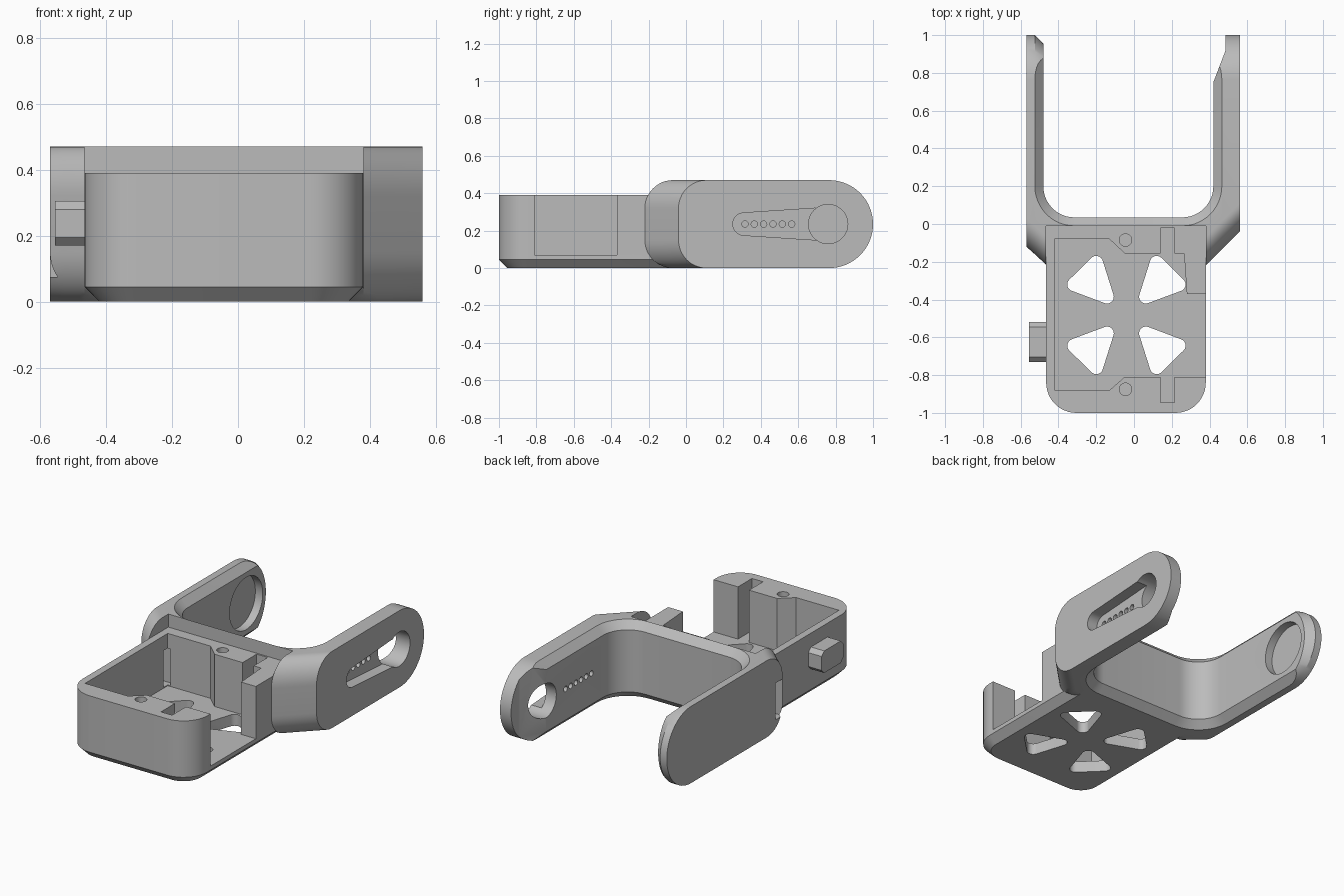
import bpy, bmesh
from math import pi, cos, sin, radians
from mathutils import Vector, geometry

if "Cube" in bpy.data.objects:
    bpy.data.objects.remove(bpy.data.objects["Cube"])

grey = bpy.data.materials.new("plain grey")
grey.use_nodes = True
grey.diffuse_color = (0.5, 0.5, 0.5, 1)
grey.node_tree.nodes["Principled BSDF"].inputs["Base Color"].default_value = (0.5, 0.5, 0.5, 1)


def loft(name, rings):
    """Closed solid through rings with equal point counts."""
    bm = bmesh.new()
    rows = [[bm.verts.new(p) for p in ring] for ring in rings]
    n = len(rows[0])
    for a, b in zip(rows, rows[1:]):
        for i in range(n):
            j = (i + 1) % n
            bm.faces.new((a[i], a[j], b[j], b[i]))
    bm.faces.new(rows[0][::-1])
    bm.faces.new(rows[-1])
    bmesh.ops.recalc_face_normals(bm, faces=bm.faces)
    mesh = bpy.data.meshes.new(name)
    bm.to_mesh(mesh)
    bm.free()
    obj = bpy.data.objects.new(name, mesh)
    bpy.context.collection.objects.link(obj)
    return obj


def prism(name, pts, lo, hi, axis="z"):
    if axis == "z":
        return loft(name, [[(u, v, h) for u, v in pts] for h in (lo, hi)])
    return loft(name, [[(h, u, v) for u, v in pts] for h in (lo, hi)])


def arc(cx, cy, r, a0, a1, n=12, ry=None):
    ry = r if ry is None else ry
    return [(cx + r * cos(radians(a0 + (a1 - a0) * i / n)),
             cy + ry * sin(radians(a0 + (a1 - a0) * i / n))) for i in range(n + 1)]


def circle(cx, cy, r, n=32):
    return arc(cx, cy, r, 0, 360 - 360 / n, n - 1)


def hull(circles):
    """Outline wrapped round several circles."""
    pts = [Vector(p) for c in circles for p in circle(*c)]
    return [tuple(pts[i]) for i in geometry.convex_hull_2d(pts)]


def combine(target, tool, operation="DIFFERENCE"):
    mod = target.modifiers.new("cut", "BOOLEAN")
    mod.operation, mod.solver, mod.object = operation, "EXACT", tool
    bpy.ops.object.select_all(action="DESELECT")
    bpy.context.view_layer.objects.active = target
    target.select_set(True)
    bpy.ops.object.modifier_apply(modifier=mod.name)
    bpy.data.objects.remove(tool)


H, MID, CH = 0.47, 0.235, 0.045
LEFT, RIGHT, BOX_TOP, FLOOR = -0.465, 0.38, 0.39, 0.07


# Fork: side profile lofted across the width, rounded at tips and shoulders
def side_ring(x, front, inset):
    r = 0.15
    tip = arc(0.765, MID, MID - inset, -90, 90, 32, ry=MID)
    top = arc(front + r, H - r, r, 90, 180)
    low = arc(front + r, r, r, 180, 270)
    return [(x, y, z) for y, z in tip + top + low]


stations = [(-0.57, -0.12, 0), (-0.525, -0.16, 0), (-0.48, -0.202, CH), (LEFT, -0.215, CH),
            (RIGHT, -0.22, CH), (0.42, -0.18, CH), (0.465, -0.135, 0), (0.56, -0.04, 0)]
body = loft("bracket_body", [side_ring(*s) for s in stations])


# Space between the arms, flared to chamfer its edges
def inner(d, z):
    r = 0.165 + d
    pts = [(0.42 + d, 1.1), (-0.48 - d, 1.1)]
    pts += arc(-0.315, 0.2, r, 180, 270) + arc(0.255, 0.2, r, 270, 360)
    return [(x, y, z) for x, y in pts]


e = 0.01
combine(body, loft("cut_gap", [inner(CH + e, -e), inner(0, CH),
                               inner(0, H - CH), inner(CH + e, H + e)]))
# Thinned tip of the left arm
combine(body, prism("cut_ramp", [(0.3, 0.75), (0.42, 0.75), (0.485, 0.92),
                                 (0.485, 1.1), (0.3, 1.1)], -0.1, 0.6))
# Clear the region above the tray
combine(body, prism("cut_above", [(LEFT, -0.5), (RIGHT, -0.5), (RIGHT, -0.01), (LEFT, -0.01)],
                    BOX_TOP, 0.6))


# Tray with rounded front corners and chamfered base
def tray_ring(d, z):
    r = 0.16
    pts = [(RIGHT - d, -0.012), (LEFT + d, -0.012)]
    pts += arc(LEFT + r, -1 + r, r - d, 180, 270) + arc(RIGHT - r, -1 + r, r - d, 270, 360)
    return [(x, y, z) for x, y in pts]


combine(body, loft("tray", [tray_ring(CH, 0), tray_ring(0, CH), tray_ring(0, BOX_TOP)]), "UNION")

# Tray cavity with posts, notches and the open side
cavity = [(-0.42, -0.08), (-0.42, -0.88), (-0.13, -0.88), (-0.05, -0.81),
          (0.14, -0.81), (0.14, -0.945), (0.215, -0.945), (0.215, -0.81),
          (0.5, -0.81), (0.5, -0.37), (0.28, -0.37), (0.265, -0.155),
          (0.215, -0.155), (0.215, -0.02), (0.14, -0.02), (0.14, -0.155),
          (-0.05, -0.155), (-0.13, -0.08)]
combine(body, prism("cut_cavity", cavity, FLOOR, 0.6))

# Screw holes in the posts
for y in (-0.085, -0.875):
    combine(body, prism("cut_screw", circle(-0.045, y, 0.033), 0.2, 0.6))

# Four rounded triangular floor openings
for sx in (1, -1):
    for sy in (1, -1):
        tri = [(-0.04 + sx * u, -0.482 + sy * v, 0.036)
               for u, v in ((-0.16, 0.277), (-0.277, 0.162), (-0.103, 0.097))]
        combine(body, prism("cut_triangle", hull(tri), -0.1, 0.15))

# Cable slot through the right shoulder
combine(body, prism("cut_cable", [(-0.12, FLOOR + 0.005), (-0.05, FLOOR + 0.005),
                                  (-0.05, 0.3), (-0.12, 0.3)], -0.7, -0.4, "x"))

# Lever recess, shaft hole and pin holes in the left arm
combine(body, prism("cut_lever", hull([(0.31, MID, 0.06), (0.69, MID, 0.085)]), 0.49, 0.7, "x"))
combine(body, prism("cut_shaft", circle(0.76, MID, 0.105, 48), 0.3, 0.7, "x"))
for i in range(6):
    combine(body, prism("cut_pin", circle(0.315 + 0.05 * i, MID, 0.017, 16), 0.3, 0.55, "x"))

# Round bearing pocket inside the right arm
combine(body, prism("cut_pocket", circle(0.765, MID, 0.16, 48), -0.53, -0.3, "x"))

# Side knob
c = 0.025
knob = prism("side_knob", [(-0.73 + c, 0.17), (-0.52 - c, 0.17), (-0.52, 0.17 + c),
                           (-0.52, 0.305 - c), (-0.52 - c, 0.305), (-0.73 + c, 0.305),
                           (-0.73, 0.305 - c), (-0.73, 0.17 + c)], -0.555, -0.46, "x")

for obj in (body, knob):
    obj.data.materials.clear()
    obj.data.materials.append(grey)
    bpy.ops.object.select_all(action="DESELECT")
    bpy.context.view_layer.objects.active = obj
    obj.select_set(True)
    bpy.ops.object.shade_smooth_by_angle(angle=radians(25))
